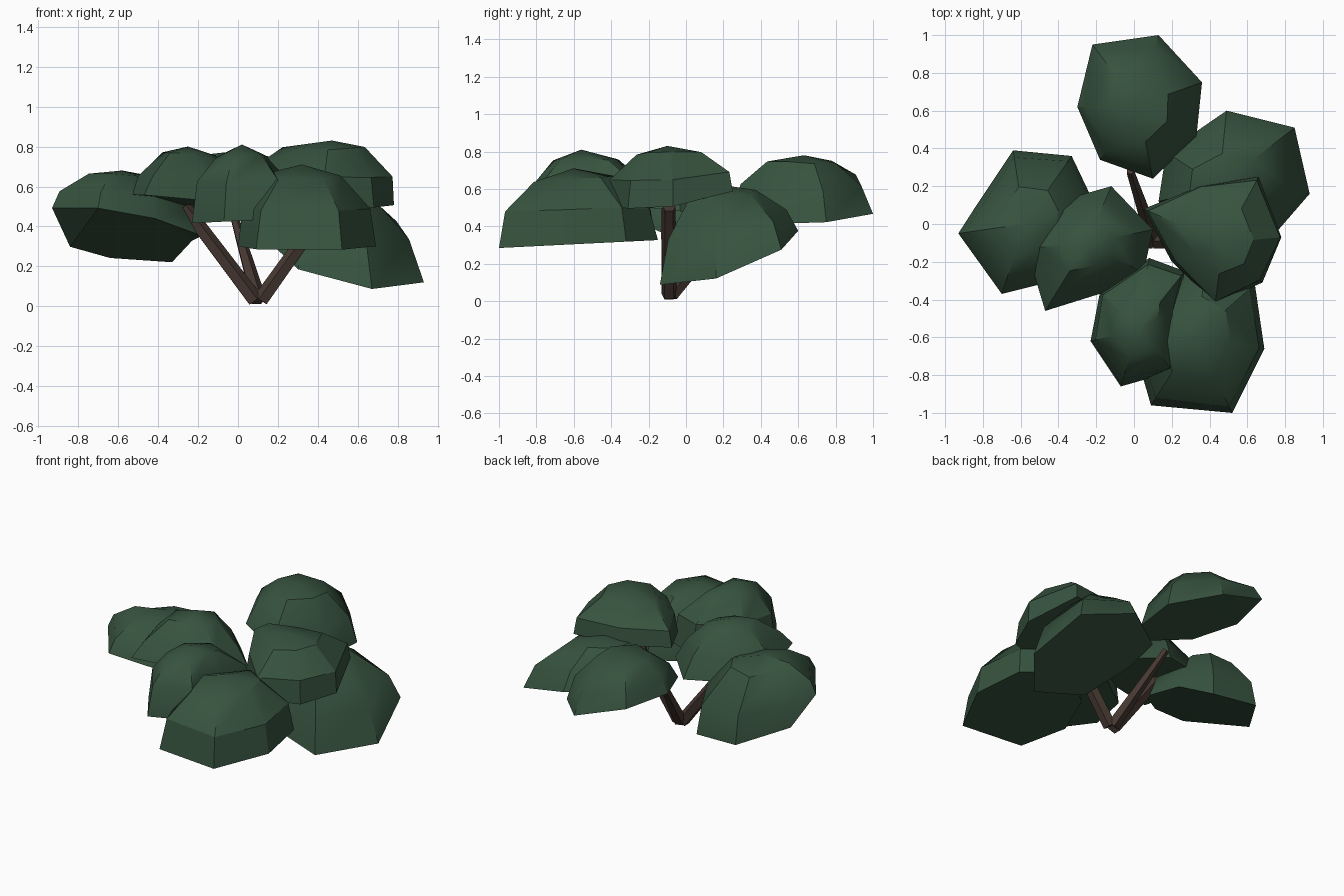
import bpy, bmesh, math, random
from mathutils import Vector

if "Cube" in bpy.data.objects:
    bpy.data.objects.remove(bpy.data.objects["Cube"])

random.seed(4)


def material(name, rgb):
    m = bpy.data.materials.new(name)
    m.diffuse_color = (*rgb, 1)
    m.use_nodes = True
    m.node_tree.nodes["Principled BSDF"].inputs["Base Color"].default_value = m.diffuse_color
    return m


leaf = material("dark leaf green", (0.038, 0.086, 0.049))
bark = material("brown bark", (0.062, 0.039, 0.031))


def finish(name, bm, mat, angle):
    bmesh.ops.recalc_face_normals(bm, faces=bm.faces)
    me = bpy.data.meshes.new(name)
    bm.to_mesh(me)
    bm.free()
    me.materials.append(mat)
    ob = bpy.data.objects.new(name, me)
    bpy.context.collection.objects.link(ob)
    bpy.context.view_layer.objects.active = ob
    ob.select_set(True)
    bpy.ops.object.shade_smooth_by_angle(angle=math.radians(angle))
    ob.select_set(False)


def clump(name, outline, z0, slope, apex, side=(0.88, 0.45), upper=(0.47, 0.88)):
    """Faceted dome: tilted underside (outline x, y, optional lift), apex,
    and two rings given as (spread, rise)."""
    n = len(outline)
    cx = sum(p[0] for p in outline) / n
    cy = sum(p[1] for p in outline) / n
    top = Vector(apex)
    rim = []
    for p in outline:
        lift = p[2] if len(p) > 2 else 0
        rim.append(Vector((p[0], p[1], z0 + slope[0] * (p[0] - cx) + slope[1] * (p[1] - cy) + lift)))
    bm = bmesh.new()
    rings = []
    for (spread, rise), jitter in (((1, 0), 0), (side, 0.03), (upper, 0.04)):
        ring = []
        for p in rim:
            s = spread + random.uniform(-jitter, jitter)
            h = rise + random.uniform(-jitter, jitter)
            ring.append(bm.verts.new((top.x + (p.x - top.x) * s,
                                      top.y + (p.y - top.y) * s,
                                      p.z + (top.z - p.z) * h)))
        rings.append(ring)
    bm.faces.new(rings[0])
    for a, b in zip(rings, rings[1:]):
        for i in range(n):
            j = (i + 1) % n
            bm.faces.new((a[i], a[j], b[j], b[i]))
    tip = bm.verts.new(top)
    for i in range(n):
        bm.faces.new((rings[-1][i], rings[-1][(i + 1) % n], tip))
    # split the slightly bent underside cleanly
    bmesh.ops.triangulate(bm, faces=[f for f in bm.faces if len(f.verts) > 4])
    finish(name, bm, leaf, 32)


def branch(name, start, end, r1, r2):
    a, b = Vector(start), Vector(end)
    bm = bmesh.new()
    bmesh.ops.create_cone(bm, cap_ends=True, segments=5, radius1=r1, radius2=r2, depth=(b - a).length)
    rot = (b - a).to_track_quat('Z', 'Y').to_matrix().to_4x4()
    bmesh.ops.transform(bm, matrix=rot, verts=bm.verts)
    bmesh.ops.translate(bm, vec=(a + b) / 2, verts=bm.verts)
    finish(name, bm, bark, 20)


# Foliage clumps
clump("back_foliage",
      [(0.13, 1.0, -0.03), (-0.22, 0.95), (-0.30, 0.62), (-0.18, 0.34, 0.02), (0.10, 0.24, 0.03),
       (0.33, 0.46), (0.36, 0.75)],
      0.50, (-0.26, 0.06), (0.02, 0.63, 0.78), (0.85, 0.45))
clump("right_foliage",
      [(0.93, 0.16), (0.85, 0.51), (0.49, 0.60), (0.17, 0.38, 0.03), (0.13, 0.12, 0.10),
       (0.30, -0.11, 0.06), (0.67, -0.14, 0.04)],
      0.22, (-0.18, 0.40), (0.45, 0.20, 0.62), (0.85, 0.45))
clump("upper_right_foliage",
      [(0.78, -0.07), (0.66, 0.25, 0.04), (0.35, 0.20), (0.05, 0.08), (0.20, -0.20), (0.43, -0.42),
       (0.68, -0.31)],
      0.54, (-0.10, 0.09), (0.47, -0.10, 0.83), (0.96, 0.45), (0.55, 0.86))
clump("front_right_foliage",
      [(0.69, -0.66), (0.64, -0.32), (0.40, -0.15), (0.12, -0.35), (0.0, -0.65), (0.09, -0.96), (0.52, -1.0)],
      0.305, (0.0, 0.05), (0.32, -0.60, 0.71), (0.90, 0.45), (0.5, 0.86))
clump("front_left_foliage",
      [(0.21, -0.78), (0.22, -0.45), (0.27, -0.25), (0.08, -0.18), (-0.18, -0.36), (-0.23, -0.62),
       (-0.07, -0.86)],
      0.43, (0.05, 0.0), (0.02, -0.56, 0.81), (0.90, 0.53), (0.5, 0.86))
clump("upper_left_foliage",
      [(0.05, -0.26), (0.10, -0.03), (-0.12, 0.20), (-0.40, 0.12), (-0.57, -0.13, 0.03), (-0.47, -0.46),
       (-0.15, -0.36)],
      0.51, (-0.06, -0.10), (-0.25, -0.10, 0.80), (0.80, 0.40), (0.42, 0.85))
clump("left_foliage",
      [(-0.18, -0.10), (-0.23, 0.15, 0.05), (-0.33, 0.36), (-0.64, 0.39), (-0.84, 0.09, -0.06),
       (-0.93, -0.05, 0.08), (-0.70, -0.37), (-0.42, -0.30)],
      0.35, (-0.10, -0.32), (-0.58, 0.0, 0.68), (0.90, 0.42))

# Three branches rising from one foot
branch("left_branch", (0.085, -0.09, 0.03), (-0.27, -0.10, 0.50), 0.042, 0.036)
branch("right_branch", (0.115, -0.09, 0.03), (0.45, -0.09, 0.50), 0.042, 0.036)
branch("back_branch", (0.10, -0.08, 0.035), (-0.02, 0.28, 0.45), 0.042, 0.022)
